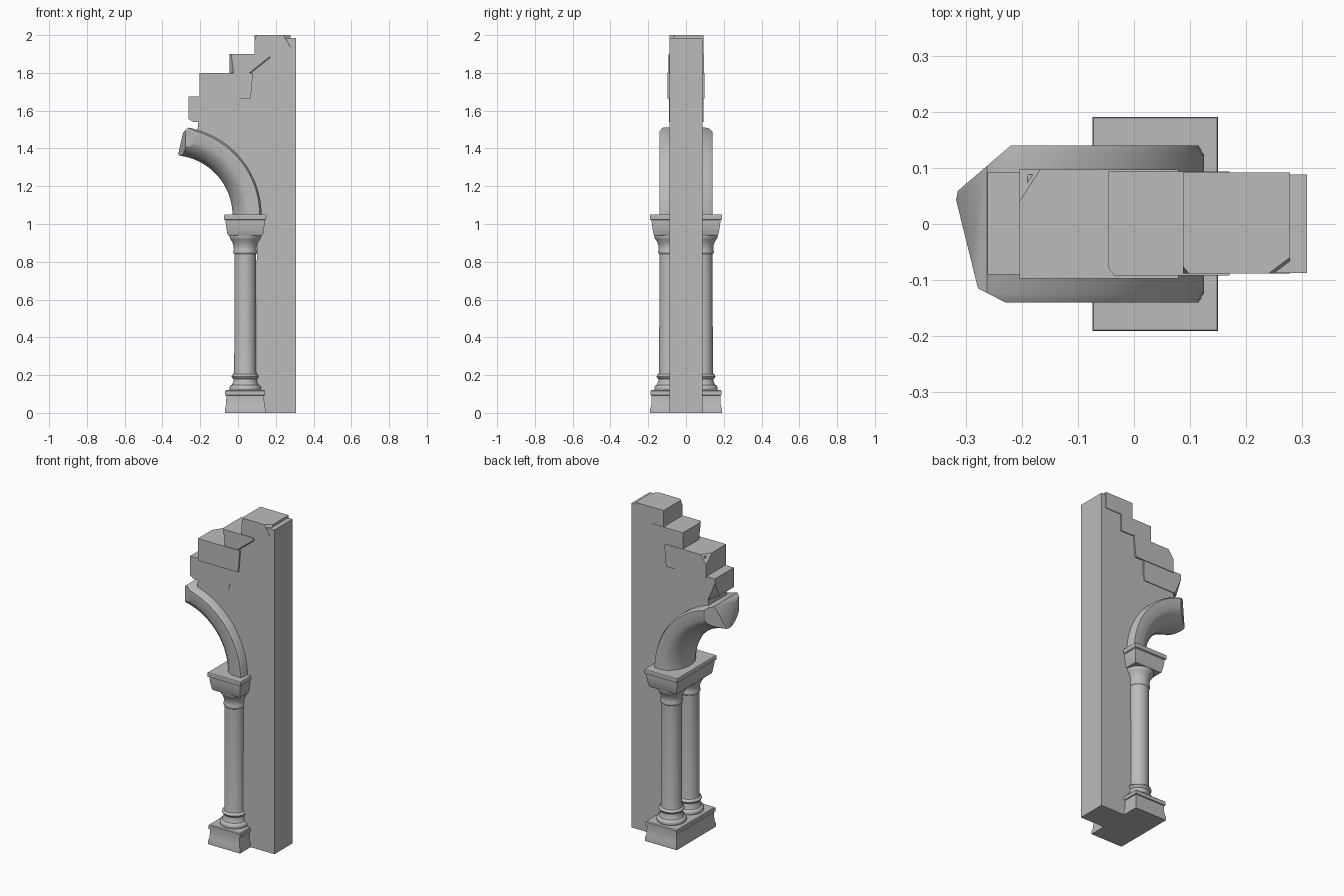
import bpy, bmesh, math
from mathutils import Vector

cube = bpy.data.objects.get("Cube")
if cube:
    bpy.data.objects.remove(cube)

stone = bpy.data.materials.new("grey stone")
stone.use_nodes = True
GREY = (0.5, 0.5, 0.5, 1)
stone.diffuse_color = GREY
stone.node_tree.nodes["Principled BSDF"].inputs["Base Color"].default_value = GREY

CX = 0.038          # column axis
ARC_X, ARC_Z = -0.348, 1.05   # arch centre


def finish(name, bm, smooth=None):
    bmesh.ops.recalc_face_normals(bm, faces=bm.faces)
    mesh = bpy.data.meshes.new(name)
    bm.to_mesh(mesh)
    bm.free()
    mesh.materials.append(stone)
    ob = bpy.data.objects.new(name, mesh)
    bpy.context.collection.objects.link(ob)
    if smooth:
        bpy.ops.object.select_all(action="DESELECT")
        ob.select_set(True)
        bpy.context.view_layer.objects.active = ob
        bpy.ops.object.shade_smooth_by_angle(angle=math.radians(smooth))
    return ob


def loft(bm, rings, closed=True):
    """Skin a list of point rings and cap both ends."""
    rows = [[bm.verts.new(p) for p in ring] for ring in rings]
    n = len(rows[0])
    for a, b in zip(rows, rows[1:]):
        for i in range(n):
            j = (i + 1) % n
            bm.faces.new((a[i], a[j], b[j], b[i]))
    bm.faces.new(rows[0])
    bm.faces.new(rows[-1])


def chop(bm, point, normal):
    """Cut away the side the normal points to, and cap the cut."""
    bmesh.ops.bisect_plane(bm, geom=bm.verts[:] + bm.edges[:] + bm.faces[:],
                           plane_co=point, plane_no=normal, clear_outer=True)
    rim = [e for e in bm.edges if e.is_boundary]
    if rim:
        bmesh.ops.holes_fill(bm, edges=rim, sides=0)


def moulded_block(name, rows):
    """Rectangular moulding from (z, half x, half y) rows."""
    bm = bmesh.new()
    loft(bm, [[(CX + sx * hx, sy * hy, z) for sx, sy in
               ((-1, -1), (1, -1), (1, 1), (-1, 1))] for z, hx, hy in rows])
    return finish(name, bm, 25)


def turned(name, y, rows, sides=32):
    bm = bmesh.new()
    turn = [math.tau * i / sides for i in range(sides)]
    loft(bm, [[(CX + r * math.cos(a), y + r * math.sin(a), z) for a in turn]
              for z, r in rows])
    return finish(name, bm, 40)


def broken_block(name, x0, x1, y0, y1, z0, z1, cuts=()):
    bm = bmesh.new()
    loft(bm, [[(x0, y0, z), (x1, y0, z), (x1, y1, z), (x0, y1, z)] for z in (z0, z1)])
    for point, normal in cuts:
        chop(bm, point, normal)
    return finish(name, bm)


# Wall slab with stepped top and a curved edge seated in the arch
outline = [(0.09, 0), (0.308, 0), (0.308, 1.985), (0.1, 1.985), (0.1, 1.89),
           (-0.03, 1.89), (-0.03, 1.79), (-0.19, 1.79), (-0.19, 1.6), (-0.21, 1.54)]
for i in range(17):
    a = math.radians(73 * (1 - i / 16))
    outline.append((ARC_X + 0.45 * math.cos(a), ARC_Z + 0.45 * math.sin(a)))
bm = bmesh.new()
loft(bm, [[(x, y, z) for x, z in outline] for y in (-0.087, 0.088)])
finish("wall", bm)

# Broken stones stepping up the wall
broken_block("top_stone", 0.087, 0.278, -0.088, 0.092, 1.9, 2.0,
             [((0.24, -0.088, 2), (0.6, -0.8, 0.35)), ((0.087, -0.075, 2), (-0.7, -0.6, 0.25))])
broken_block("upper_stone", -0.045, 0.17, -0.092, 0.094, 1.795, 1.9,
             [((-0.045, -0.07, 1.85), (-0.8, -0.55, -0.1)), ((0.16, -0.092, 1.88), (0.4, -0.7, -0.5))])
broken_block("middle_stone", -0.204, 0.08, -0.097, 0.097, 1.665, 1.8,
             [((-0.204, 0.04, 1.8), (-0.7, 0.45, 0.5)), ((0.068, -0.097, 1.67), (0.9, 0, -0.08))])
broken_block("lower_stone", -0.261, 0.008, -0.09, 0.093, 1.54, 1.675,
             [((-0.261, 0, 1.555), (-0.5, 0, -0.85)), ((-0.261, 0.07, 1.6), (-0.7, 0.6, -0.3)),
              ((0.0, -0.09, 1.54), (0.97, 0, -0.2))])

# Arch rib with a rounded underside, broken off at its tip
half = [(0.473, 0.122), (0.463, 0.14), (0.405, 0.14), (0.38, 0.128),
        (0.35, 0.1), (0.328, 0.06), (0.319, 0.02)]
section = half + [(r, -y) for r, y in reversed(half)]
rings = []
for i in range(25):
    a = math.radians(86 * i / 24)
    rings.append([(ARC_X + r * math.cos(a), y, ARC_Z - 0.005 + r * math.sin(a))
                  for r, y in section])
bm = bmesh.new()
loft(bm, rings)
for point, normal in (((-0.278, -0.115, 1.4), (-0.45, -0.89, 0)),
                      ((-0.278, -0.115, 1.4), (-0.97, -0.24, 0)),
                      ((-0.307, 0.065, 1.4), (-0.65, 0.76, 0)),
                      ((-0.29, 0, 1.485), (-0.67, 0, 0.74)),
                      ((-0.308, 0, 1.41), (-0.94, 0.1, 0.3))):
    chop(bm, Vector(point), Vector(normal))
finish("arch_rib", bm, 35)

# Shared plinth and capital
moulded_block("plinth", [(0, 0.108, 0.19), (0.02, 0.108, 0.19), (0.04, 0.102, 0.184),
                         (0.08, 0.1, 0.182), (0.092, 0.1, 0.182), (0.094, 0.106, 0.188),
                         (0.115, 0.106, 0.188), (0.12, 0.102, 0.184)])
moulded_block("capital", [(0.94, 0.09, 0.168), (0.948, 0.095, 0.172), (0.98, 0.1, 0.178),
                          (1.01, 0.104, 0.182), (1.02, 0.104, 0.182), (1.024, 0.111, 0.19),
                          (1.046, 0.112, 0.191), (1.05, 0.11, 0.189)])

# Twin columns
column = [(0.115, 0.08), (0.125, 0.084), (0.135, 0.084), (0.145, 0.078), (0.148, 0.07),
          (0.165, 0.063), (0.18, 0.062), (0.184, 0.068), (0.193, 0.072), (0.202, 0.068),
          (0.206, 0.061), (0.22, 0.058), (0.84, 0.057), (0.845, 0.062), (0.855, 0.064),
          (0.863, 0.06), (0.885, 0.062), (0.905, 0.068), (0.92, 0.078), (0.93, 0.083),
          (0.942, 0.083)]
for name, y in (("front_column", -0.084), ("back_column", 0.084)):
    turned(name, y, column)
